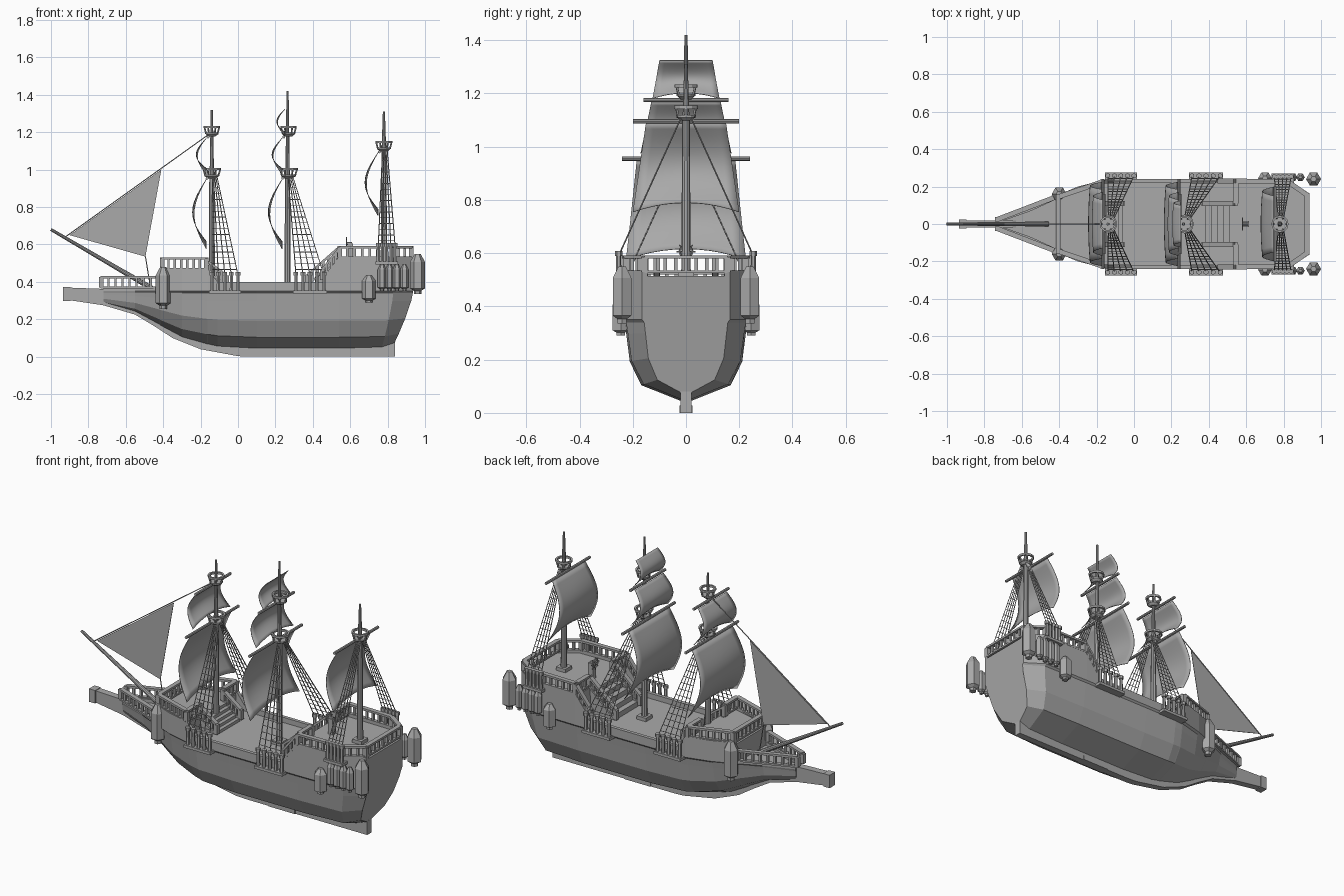
import bpy, bmesh, math
from mathutils import Vector, Matrix

cube = bpy.data.objects.get("Cube")
if cube:
    bpy.data.objects.remove(cube, do_unlink=True)

grey = bpy.data.materials.new("plain grey")
grey.use_nodes = True
grey.diffuse_color = (0.4, 0.4, 0.4, 1)
grey.node_tree.nodes["Principled BSDF"].inputs["Base Color"].default_value = (0.4, 0.4, 0.4, 1)


def finish(bm, name, smooth=False):
    bmesh.ops.recalc_face_normals(bm, faces=bm.faces)
    mesh = bpy.data.meshes.new(name)
    bm.to_mesh(mesh)
    bm.free()
    mesh.materials.append(grey)
    obj = bpy.data.objects.new(name, mesh)
    bpy.context.collection.objects.link(obj)
    if smooth:
        bpy.ops.object.select_all(action='DESELECT')
        obj.select_set(True)
        bpy.context.view_layer.objects.active = obj
        bpy.ops.object.shade_smooth_by_angle(angle=math.radians(35))
    return obj


def box(bm, centre, size):
    m = Matrix.Translation(centre) @ Matrix.Diagonal((*size, 1))
    bmesh.ops.create_cube(bm, size=1, matrix=m)


def beam(bm, p, q, w, h):
    p, q = Vector(p), Vector(q)
    d = q - p
    m = Matrix.Translation((p + q) / 2) @ d.to_track_quat('X', 'Z').to_matrix().to_4x4()
    bmesh.ops.create_cube(bm, size=1, matrix=m @ Matrix.Diagonal((d.length, w, h, 1)))


def rod(bm, p, q, r1, r2=None, n=8):
    p, q = Vector(p), Vector(q)
    d = q - p
    m = Matrix.Translation((p + q) / 2) @ d.to_track_quat('Z', 'Y').to_matrix().to_4x4()
    bmesh.ops.create_cone(bm, cap_ends=True, segments=n, radius1=r1,
                          radius2=r1 if r2 is None else r2, depth=d.length, matrix=m)


def loft(bm, rings, closed=False):
    loops = [[bm.verts.new(p) for p in ring] for ring in rings]
    n = len(loops[0])
    pairs = list(zip(loops, loops[1:])) + ([(loops[-1], loops[0])] if closed else [])
    for a, b in pairs:
        for i in range(n):
            bm.faces.new((a[i], a[(i + 1) % n], b[(i + 1) % n], b[i]))
    if not closed:
        bm.faces.new(loops[0])
        bm.faces.new(loops[-1])


def railing(bm, p, q, h=0.055):
    p, q = Vector(p), Vector(q)
    up = Vector((0, 0, h))
    beam(bm, p + up, q + up, 0.026, 0.012)
    beam(bm, p, q, 0.022, 0.01)
    n = max(1, round((q - p).length / 0.038))
    for i in range(n + 1):
        c = p.lerp(q, i / n) + up / 2
        w = 0.024 if i in (0, n) else 0.013
        box(bm, c, (w, w, h))


# Hull: stations of x, half beam, keel z, rail z, deck z, fullness, stern rake
stations = [(-0.72, 0.028, 0.28, 0.37, 0.35, 1.2, 0), (-0.55, 0.09, 0.235, 0.37, 0.35, 1.7, 0),
            (-0.42, 0.15, 0.165, 0.37, 0.35, 1.8, 0), (-0.415, 0.152, 0.16, 0.47, 0.455, 1.8, 0),
            (-0.30, 0.20, 0.1, 0.47, 0.455, 1.5, 0), (-0.165, 0.235, 0.065, 0.47, 0.455, 1.2, 0),
            (-0.16, 0.236, 0.065, 0.47, 0.37, 1.2, 0), (-0.11, 0.24, 0.055, 0.40, 0.37, 1.1, 0),
            (0.1, 0.24, 0.045, 0.40, 0.37, 1, 0), (0.45, 0.24, 0.045, 0.40, 0.37, 1, 0),
            (0.535, 0.24, 0.045, 0.53, 0.37, 1, 0), (0.54, 0.24, 0.045, 0.53, 0.515, 1, 0),
            (0.83, 0.235, 0.05, 0.53, 0.515, 1.1, 0.06), (0.935, 0.165, 0.07, 0.53, 0.515, 1.2, 0.1)]
section = [(0.08, 0), (0.7, 0.2), (0.88, 0.5), (0.935, 0.85), (0.96, 1)]
rings = []
for x, b, zk, top, deck, power, rake in stations:
    half = [(x - rake * (1 - t) ** 1.3, b * f ** power, zk + t * (0.34 - zk)) for f, t in section]
    inner = max(b - 0.02, 0.01)
    half += [(x, b, 0.35), (x, b, top), (x, inner, top), (x, inner, deck)]
    rings.append(half + [(px, -py, pz) for px, py, pz in reversed(half)])
bm = bmesh.new()
loft(bm, rings)
finish(bm, "hull")

# Keel and curved stem
bm = bmesh.new()
outline = [(-0.92, 0.37), (-0.92, 0.305), (-0.72, 0.275), (-0.55, 0.225), (-0.45, 0.165),
           (-0.35, 0.1), (-0.2, 0.04), (0, 0.003), (0.06, 0), (0.84, 0), (0.84, 0.08),
           (0, 0.075), (-0.2, 0.1), (-0.4, 0.2), (-0.5, 0.28), (-0.65, 0.36)]
loft(bm, [[(x, s * 0.02, z) for x, z in outline] for s in (-1, 1)])
box(bm, (-0.915, 0, 0.335), (0.04, 0.05, 0.075))
box(bm, (0.295, 0, 0.014), (0.17, 0.05, 0.028))
finish(bm, "keel_and_beak")

# Railings round the raised decks
bm = bmesh.new()
for s in (-1, 1):
    runs = [((-0.73, 0.025, 0.37), (-0.43, 0.14, 0.37)), ((-0.405, 0.145, 0.47), (-0.17, 0.225, 0.47)),
            ((-0.17, 0.225, 0.47), (-0.17, 0.11, 0.47)), ((-0.17, 0.11, 0.46), (-0.06, 0.11, 0.38)),
            ((0.45, 0.23, 0.41), (0.545, 0.23, 0.53)), ((0.545, 0.23, 0.53), (0.825, 0.225, 0.53)),
            ((0.825, 0.225, 0.53), (0.925, 0.155, 0.53)), ((0.545, 0.22, 0.53), (0.545, 0.11, 0.53)),
            ((0.37, 0.11, 0.38), (0.54, 0.11, 0.53))]
    for p, q in runs:
        railing(bm, (p[0], s * p[1], p[2]), (q[0], s * q[1], q[2]))
railing(bm, (0.925, -0.155, 0.53), (0.925, 0.155, 0.53))
railing(bm, (-0.405, -0.145, 0.47), (-0.405, 0.145, 0.47))
finish(bm, "railings")

# Stairs between the decks
bm = bmesh.new()
for x0, x1, rise in ((0.38, 0.54, 0.145), (-0.06, -0.165, 0.085)):
    for i in range(5):
        h = rise * (i + 1) / 5
        box(bm, (x0 + (x1 - x0) * (i + 0.5) / 5, 0, 0.37 + h / 2), (abs(x1 - x0) / 5, 0.21, h))
finish(bm, "stairs")

# Masts with tapering upper poles, and the bowsprit
bm = bmesh.new()
masts = {"fore": (-0.14, 0.37, 1.0, 1.32), "main": (0.265, 0.37, 1.0, 1.42), "mizzen": (0.78, 0.515, 1.13, 1.31)}
for x, base, mid, top in masts.values():
    rod(bm, (x, 0, base), (x, 0, mid), 0.018, 0.014, 10)
    rod(bm, (x, 0, mid), (x, 0, top), 0.012, 0.006, 10)
    box(bm, (x, 0, base + 0.01), (0.06, 0.06, 0.02))
rod(bm, (-1, 0, 0.68), (-0.46, 0, 0.365), 0.008, 0.014, 10)
finish(bm, "masts", True)

# Crow's nests
bm = bmesh.new()
for x, z, r in ((-0.14, 0.965, 0.05), (0.27, 0.965, 0.05), (-0.14, 1.19, 0.044),
                (0.27, 1.19, 0.044), (0.78, 1.11, 0.046)):
    rod(bm, (x, 0, z - 0.012), (x, 0, z), r * 0.45, r * 0.75, 12)
    rod(bm, (x, 0, z), (x, 0, z + 0.008), r * 0.8, r * 0.8, 12)
    ring = []
    for i in range(12):
        a = i * math.tau / 12
        c, s = math.cos(a), math.sin(a)
        ring.append([(x + c * k, s * k, z + h) for k, h in
                     ((r, 0.032), (r, 0.044), (r * 0.78, 0.044), (r * 0.78, 0.032))])
        if i % 2 == 0:
            rod(bm, (x + c * r * 0.7, s * r * 0.7, z), (x + c * r * 0.9, s * r * 0.9, z + 0.035), 0.005, n=5)
    loft(bm, ring, closed=True)
finish(bm, "crows_nests")

# Yards
bm = bmesh.new()
for x, z, w in ((-0.165, 0.955, 0.24), (0.24, 0.955, 0.24), (-0.16, 1.175, 0.16),
                (0.245, 1.175, 0.16), (0.755, 1.095, 0.2)):
    rod(bm, (x, -w, z), (x, w, z), 0.008)
finish(bm, "yards", True)


# Billowing square sails
def sail(name, x, top, bottom, w1, w2, bulge, arch):
    bm = bmesh.new()
    rows, cols = 14, 10
    grid = []
    for j in range(rows + 1):
        t = j / rows
        row = []
        for i in range(cols + 1):
            v = 2 * i / cols - 1
            z = top + (bottom - top) * t + arch * (1 - v * v) * t ** 2
            out = bulge * math.sin(math.pi * t) * (1 - 0.12 * v * v)
            row.append(bm.verts.new((x - out, v * (w1 + (w2 - w1) * t), z)))
        grid.append(row)
    for a, b in zip(grid, grid[1:]):
        for i in range(cols):
            bm.faces.new((a[i], a[i + 1], b[i + 1], b[i]))
    obj = finish(bm, name, True)
    mod = obj.modifiers.new("thickness", 'SOLIDIFY')
    mod.thickness = 0.003


for label, x in (("fore", -0.17), ("main", 0.235)):
    sail(label + "_lower_sail", x, 0.95, 0.575, 0.185, 0.225, 0.075, 0.04)
    sail(label + "_upper_sail", x, 1.17, 0.975, 0.13, 0.17, 0.055, 0.03)
sail("main_top_sail", 0.25, 1.325, 1.18, 0.1, 0.125, 0.045, 0.02)
sail("mizzen_sail", 0.75, 1.09, 0.755, 0.15, 0.2, 0.07, 0.035)

# Triangular headsail
bm = bmesh.new()
tri = [(-0.41, 1.0), (-0.9, 0.65), (-0.495, 0.535)]
loft(bm, [[(x, y, z) for x, z in tri] for y in (-0.0015, 0.0015)])
finish(bm, "headsail")

# Stay and sheet ropes
bm = bmesh.new()
rod(bm, (-0.14, 0, 1.2), (-0.93, 0, 0.635), 0.003, n=5)
rod(bm, (-0.495, 0, 0.535), (-0.47, 0, 0.38), 0.003, n=5)
finish(bm, "stay_ropes")

# Shrouds, rungs, deadeyes and channels on both sides
bm = bmesh.new()
for x0, x1, base, mx, top, y in ((-0.14, 0, 0.345, -0.125, 0.965, 0.25), (0.31, 0.46, 0.345, 0.28, 0.965, 0.25),
                                 (0.75, 0.84, 0.5, 0.785, 1.11, 0.245)):
    for s in (-1, 1):
        box(bm, ((x0 + x1) / 2, s * y, base), (x1 - x0 + 0.03, 0.05, 0.016))
        lines = []
        for i in range(5):
            t = i / 4
            foot = Vector((x0 + (x1 - x0) * t, s * (y + 0.008), base + 0.09))
            head = Vector((mx - 0.012 + 0.024 * t, s * 0.018, top))
            rod(bm, foot - Vector((0, 0, 0.09)), foot, 0.011, 0.009, 6)
            rod(bm, foot, foot + Vector((0, 0, 0.018)), 0.014, n=6)
            rod(bm, foot, head, 0.0028, n=4)
            lines.append((foot, head))
        for k in range(1, 16):
            f = k / 17
            rod(bm, lines[0][0].lerp(lines[0][1], f), lines[-1][0].lerp(lines[-1][1], f), 0.002, n=4)
finish(bm, "shrouds")

# Six-sided lantern turrets hung along the sides
bm = bmesh.new()
for x, y, z0, z1, r in ((-0.4, 0.16, 0.255, 0.48, 0.04), (0.7, 0.245, 0.29, 0.435, 0.036),
                        (0.77, 0.25, 0.35, 0.495, 0.023), (0.81, 0.25, 0.35, 0.495, 0.023),
                        (0.85, 0.25, 0.35, 0.495, 0.023), (0.89, 0.25, 0.35, 0.495, 0.023),
                        (0.96, 0.24, 0.335, 0.55, 0.04)):
    h = z1 - z0
    for s in (-1, 1):
        profile = [(0.5, 0), (0.5, 0.08), (1, 0.14), (1, 0.8), (0.4, 1)]
        loft(bm, [[(x + r * f * math.cos(a * math.tau / 6), s * y + r * f * math.sin(a * math.tau / 6), z0 + t * h)
                   for a in range(6)] for f, t in profile])
finish(bm, "side_turrets")

# Steering wheel on its stand
bm = bmesh.new()
box(bm, (0.6, 0, 0.56), (0.03, 0.03, 0.09))
hub = Vector((0.58, 0, 0.605))
rod(bm, hub, hub + Vector((0.03, 0, 0)), 0.008)
spokes = [Vector((0, math.cos(a * math.tau / 8), math.sin(a * math.tau / 8))) for a in range(8)]
for a, d in enumerate(spokes):
    rod(bm, hub, hub + d * 0.036, 0.0025, n=5)
    rod(bm, hub + d * 0.025, hub + spokes[a - 1] * 0.025, 0.004, n=5)
finish(bm, "steering_wheel")
